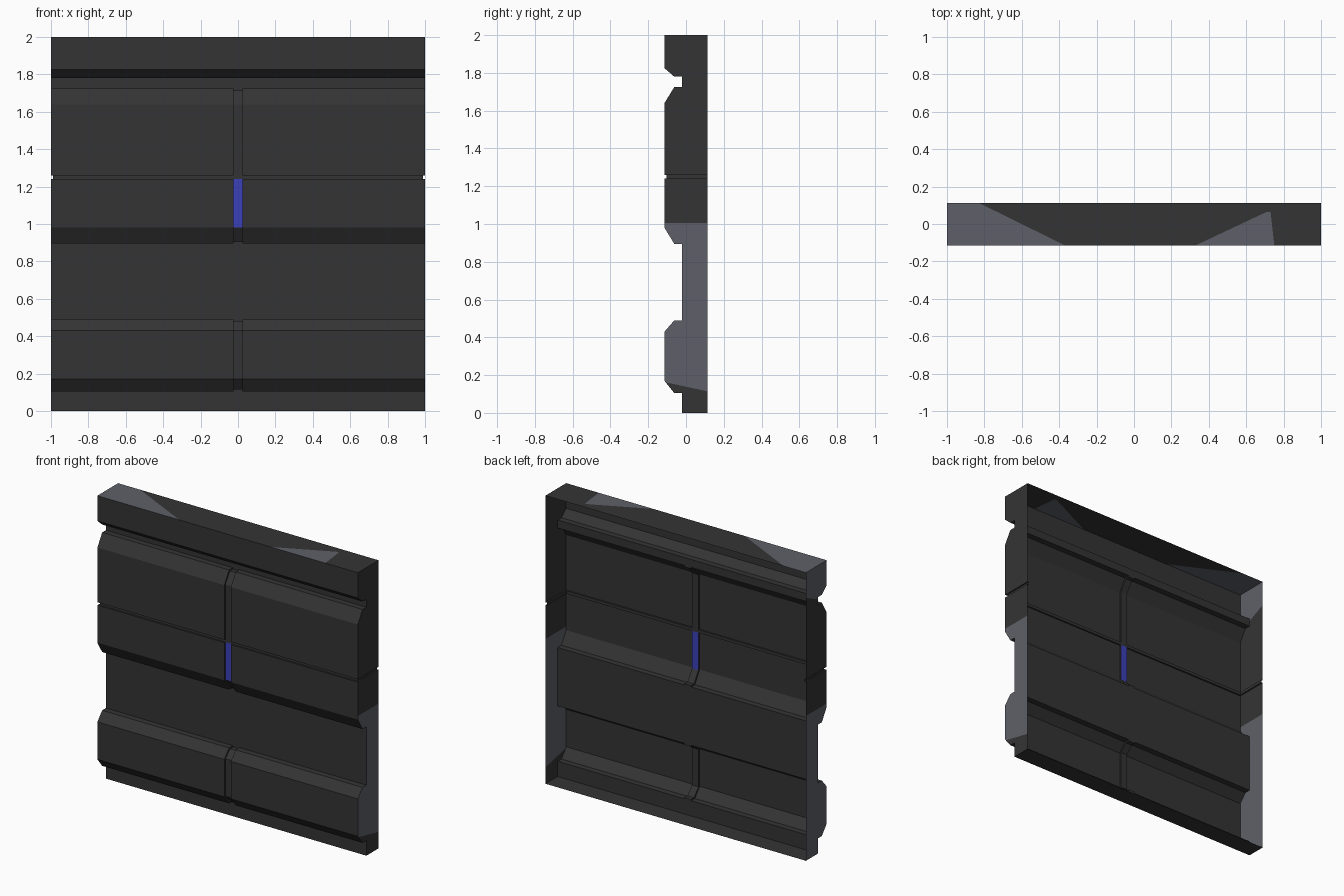
import bpy, bmesh
from mathutils import Vector

if "Cube" in bpy.data.objects:
    bpy.data.objects.remove(bpy.data.objects["Cube"])

FRONT, BACK, WALL, LIP, FLOOR = -0.114, 0.113, -0.02, -0.062, -0.102
SEAM = (1.24, 1.26)                       # horizontal seam
BUMPS = ((0.105, 0.49), (0.895, 1.725))   # raised bands cut by the centre groove

# Wall profile (y, z), bottom to top
profile = [(BACK, 0), (WALL, 0),
           (WALL, .105), (LIP, .105), (FRONT, .17), (FRONT, .43), (LIP, .49), (WALL, .49),
           (WALL, .895), (LIP, .895), (FRONT, .98),
           (FRONT, SEAM[0]), (FLOOR, SEAM[0]), (FLOOR, SEAM[1]), (FRONT, SEAM[1]),
           (FRONT, 1.64), (LIP, 1.725), (WALL, 1.725),
           (WALL, 1.78), (LIP, 1.78), (FRONT, 1.825), (FRONT, 2), (BACK, 2)]


def grooved(y, z):
    """Sink a profile point into the centre groove."""
    for lo, hi in BUMPS:
        if lo <= z <= hi:
            z = min(max(z, lo + .01), hi - .01)
            y = FLOOR if y < -.1 else (y + .01 if y < -.03 else y)
    return y, z


def material(name, rgb):
    m = bpy.data.materials.new(name)
    m.diffuse_color = (*rgb, 1)
    m.use_nodes = True
    m.node_tree.nodes["Principled BSDF"].inputs["Base Color"].default_value = m.diffuse_color
    return m


bm = bmesh.new()


def row(x, sunk=False):
    verts = []
    for y, z in profile:
        # the seam also cuts slightly into both ends
        px = x * .99 if abs(x) == 1 and y == FLOOR else x
        if sunk:
            y, z = grooved(y, z)
        verts.append(bm.verts.new((px, y, z)))
    return verts


# Front shell: profile swept across, dipping into the centre groove
rows = [row(-1), row(-.025), row(-.025, True), row(.025, True), row(.025), row(1)]
for a, b in zip(rows, rows[1:]):
    for i in range(len(profile) - 1):
        bm.faces.new((a[i], b[i], b[i + 1], a[i + 1]))

# End caps, split by the seam; the back stays open
k = profile.index((FLOOR, SEAM[0]))
for r, s in ((rows[0], -1), (rows[-1], 1)):
    o0, o1 = (bm.verts.new((s, BACK, z)) for z in SEAM)
    i0, i1 = (bm.verts.new((s * .99, BACK, z)) for z in SEAM)
    bm.faces.new(r[:k] + [o0])
    bm.faces.new(r[k + 2:] + [o1])
    bm.faces.new((r[k - 1], o0, i0, r[k]))
    bm.faces.new((r[k], i0, i1, r[k + 1]))
    bm.faces.new((r[k + 1], i1, o1, r[k + 2]))

bmesh.ops.remove_doubles(bm, verts=bm.verts[:], dist=1e-5)
bmesh.ops.dissolve_degenerate(bm, edges=bm.edges[:], dist=1e-5)
bmesh.ops.recalc_face_normals(bm, faces=bm.faces[:])
bm.normal_update()
if sum(f.normal.y * f.calc_area() for f in bm.faces) > 0:
    bmesh.ops.reverse_faces(bm, faces=bm.faces[:])


def on_cap(f, s):
    return all(abs(v.co.x - s) < 1e-4 for v in f.verts)


def on_top(f):
    return all(v.co.z > 1.999 for v in f.verts)


bmesh.ops.triangulate(bm, faces=[f for f in bm.faces if on_cap(f, 1) or on_cap(f, -1)])


def cut(test, p, q, axis):
    """Cut the chosen faces along the line p-q; axis is the face direction."""
    p, q = Vector(p), Vector(q)
    faces = [f for f in bm.faces if test(f)]
    geom = faces + list({e for f in faces for e in f.edges}) + list({v for f in faces for v in f.verts})
    bmesh.ops.bisect_plane(bm, geom=geom, dist=1e-6, plane_co=p,
                           plane_no=(q - p).cross(Vector(axis)).normalized())


# Outlines of the grey patches
X, Z = (1, 0, 0), (0, 0, 1)
for s in (-1, 1):
    cut(lambda f: on_cap(f, s), (s, -.1, 1.005), (s, .1, 1.005), X)
cut(lambda f: on_cap(f, 1), (1, -.1, .16), (1, .11, .115), X)
cut(lambda f: on_cap(f, -1), (-1, -.114, 1.72), (-1, .113, 1.825), X)
cut(on_top, (-.83, .113, 2), (-.37, -.114, 2), Z)
cut(on_top, (.33, -.114, 2), (.71, .065, 2), Z)
cut(on_top, (.73, .065, 2), (.75, -.114, 2), Z)
cut(on_top, (0, .065, 2), (1, .065, 2), Z)


def is_grey(f):
    x, y, z = f.calc_center_median()
    if on_cap(f, 1):
        return .16 - (y + .1) * .045 / .21 < z < 1.005
    if on_cap(f, -1):
        return z < 1.005 or z > 1.72 + (y + .114) * .105 / .227
    if on_top(f):
        left = x < -.83 + (.113 - y) * .46 / .227
        right = (x > .33 + (y + .114) * .38 / .179 and y < .065
                 and x < .75 - (y + .114) * .02 / .179)
        return left or right
    return False


# Colours: dark panel, grey patches, blue light in the groove
for f in bm.faces:
    c = f.calc_center_median()
    if is_grey(f):
        f.material_index = 1
    elif abs(c.x) < .02 and .98 < c.z < 1.2399 and abs(f.normal.y) > .9:
        f.material_index = 2

me = bpy.data.meshes.new("wall_panel")
bm.to_mesh(me)
bm.free()
for name, rgb in (("dark_metal", (.034, .034, .034)),
                  ("grey_metal", (.112, .118, .14)),
                  ("blue_light", (.045, .052, .48))):
    me.materials.append(material(name, rgb))
bpy.context.collection.objects.link(bpy.data.objects.new("wall_panel", me))
